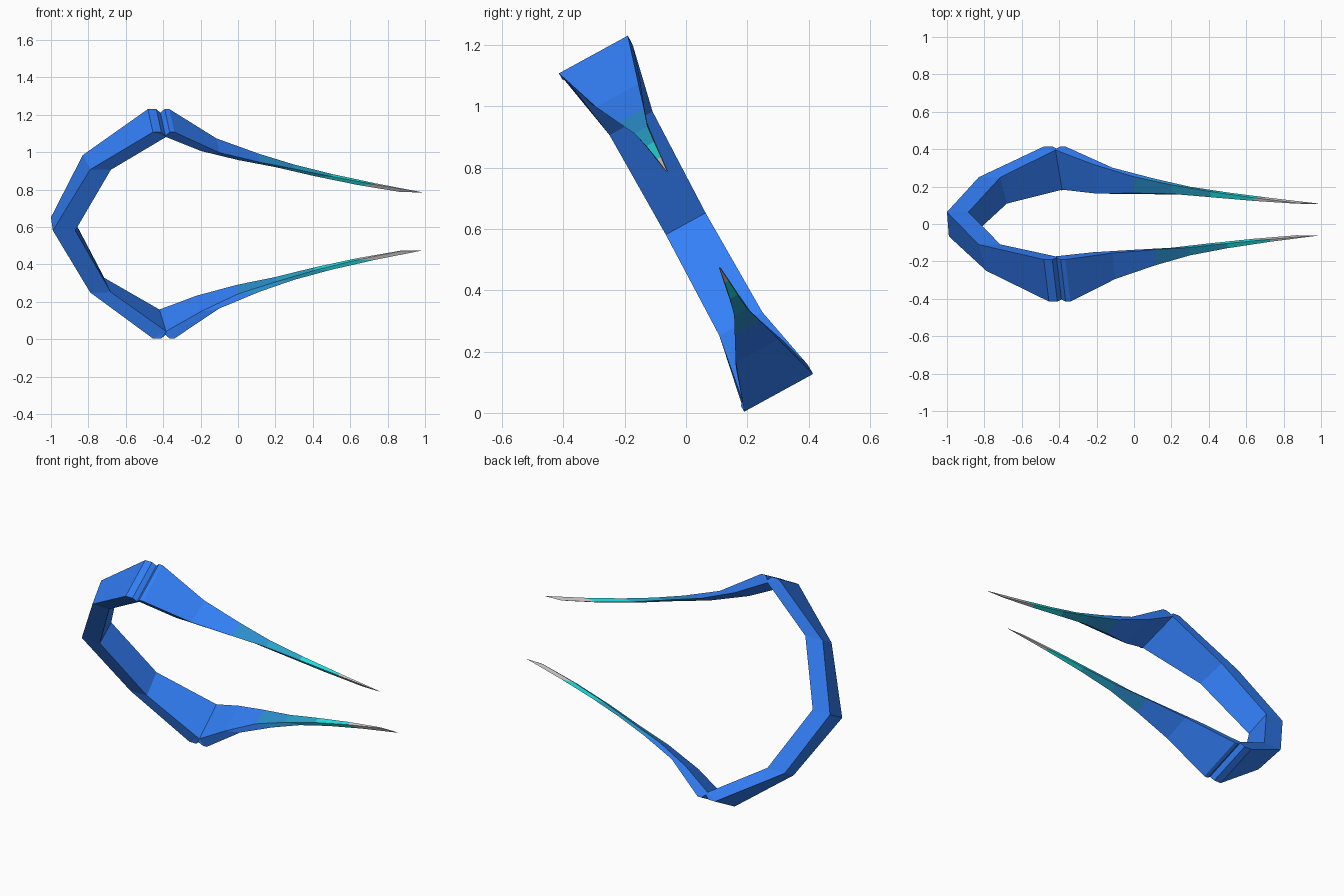
import bpy, bmesh, math

if "Cube" in bpy.data.objects:
    bpy.data.objects.remove(bpy.data.objects["Cube"])

# Cross-sections of the upper half, from the spine to the tip.
# Each has an outer and an inner edge: (x front, x back, height, front depth, back depth)
SPINE = ((-.99, -1.0, 0, -.075, .073), (-.87, -.885, 0, -.075, .073))
SHOULDER = ((-.79, -.83, .375, -.08, .08), (-.68, -.715, .373, -.08, .08))
CORNER_IN = (-.385, -.42, .592, -.115, .127)
# Corner with a small groove across its outer face
CORNER = [((x, x - .027, h, -.128, .128), CORNER_IN)
          for x, h in ((-.455, .629), (-.41, .629), (-.388, .607), (-.365, .629), (-.34, .629))]
ARM = ((-.10, -.115, .475, -.075, .083), (-.20, -.22, .49, -.083, .096))
BLADE_1 = ((.115, .11, .395, -.035, .06), (.0, -.005, .408, -.035, .066))
BLADE_2 = ((.30, .30, .338, -.006, .042), (.20, .20, .35, -.008, .047))
BLADE_3 = ((.50, .50, .284, .008, .037), (.41, .41, .287, .006, .04))
BLADE_4 = ((.73, .73, .230, .018, .033), (.64, .64, .228, .016, .035))
TIP = ((.985, .985, .177, .026, .028), (.87, .87, .18, .025, .03))


def linear(c):
    """Screen colour value to linear."""
    return ((c + .055) / 1.055) ** 2.4


def loft(name, sections, color=None, cap=False):
    """Skin four-sided sections, mirror to the other arm and tilt into place."""
    bm = bmesh.new()
    rings = []
    for (of, ob, ov, owf, owb), (nf, nb, nv, nwf, nwb) in sections:
        pts = [(of, owf, ov), (ob, owb, ov), (nb, nwb, nv), (nf, nwf, nv)]
        rings.append([bm.verts.new(p) for p in pts])
    for a, b in zip(rings, rings[1:]):
        for i in range(4):
            j = (i + 1) % 4
            bm.faces.new((a[i], b[i], b[j], a[j]))
    if cap:
        bm.faces.new(rings[-1])
    bmesh.ops.remove_doubles(bm, verts=bm.verts, dist=.0005)
    bmesh.ops.recalc_face_normals(bm, faces=bm.faces)
    # open tubes: make sure the normals point outwards
    bm.faces.ensure_lookup_table()
    top = max(bm.faces, key=lambda f: f.calc_center_median().z)
    if top.normal.z < 0:
        bmesh.ops.reverse_faces(bm, faces=bm.faces)
    mesh = bpy.data.meshes.new(name)
    bm.to_mesh(mesh)
    bm.free()
    obj = bpy.data.objects.new(name, mesh)
    bpy.context.collection.objects.link(obj)
    obj.location.z = .617
    obj.rotation_euler.x = math.radians(28.7)
    mirror = obj.modifiers.new("mirror", 'MIRROR')
    mirror.use_axis = (False, False, True)
    mirror.merge_threshold = .0005
    if color:
        mat = bpy.data.materials.new(name + "_color")
        mat.diffuse_color = (*map(linear, color), 1)
        mat.use_nodes = True
        mat.node_tree.nodes["Principled BSDF"].inputs["Base Color"].default_value = mat.diffuse_color
        mesh.materials.append(mat)
    return obj


# Blue curved frame
loft("frame", [SPINE, SHOULDER, *CORNER, ARM, BLADE_1], (.2, .5, .97))
# Blades fading from blue to cyan
loft("blade_base", [BLADE_1, BLADE_2], (.17, .56, .80))
loft("blade_middle", [BLADE_2, BLADE_3], (.16, .64, .78))
loft("blade_edge", [BLADE_3, BLADE_4], (.14, .86, .87))
# Grey tips
loft("blade_tip", [BLADE_4, TIP], cap=True)
